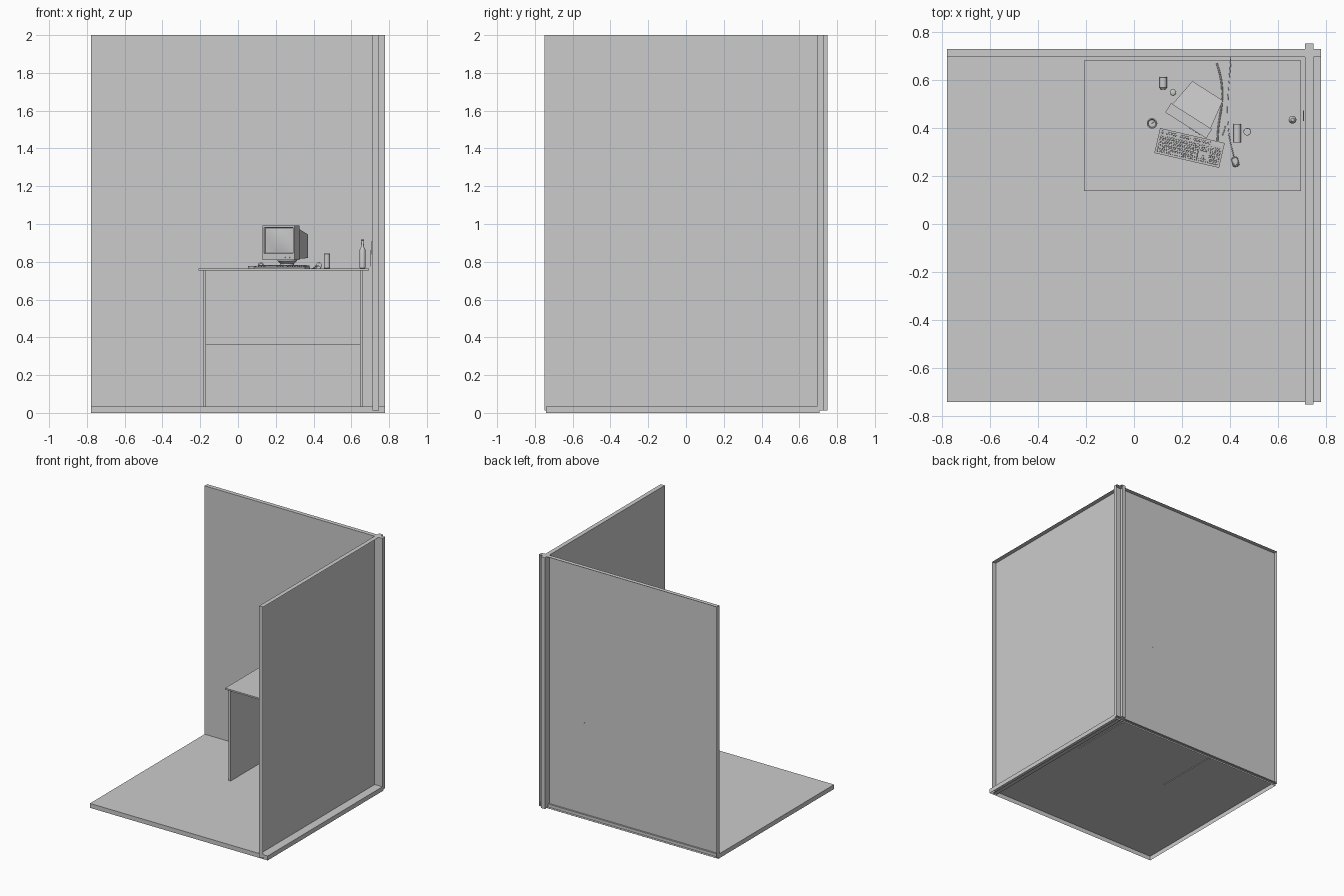
import bpy, bmesh, math
from mathutils import Matrix, Vector

if "Cube" in bpy.data.objects:
    bpy.data.objects.remove(bpy.data.objects["Cube"])

DESK = 0.765  # height of the desk surface
DY = -0.007   # shift of everything standing on the desk


def place(x, y, z, rz=0.0):
    return Matrix.Translation((x, y, z)) @ Matrix.Rotation(math.radians(rz), 4, 'Z')


def finish(bm, name, m=Matrix(), smooth=False):
    bmesh.ops.recalc_face_normals(bm, faces=bm.faces)
    bm.transform(m)
    me = bpy.data.meshes.new(name)
    bm.to_mesh(me)
    bm.free()
    ob = bpy.data.objects.new(name, me)
    bpy.context.collection.objects.link(ob)
    if smooth:
        bpy.ops.object.select_all(action='DESELECT')
        ob.select_set(True)
        bpy.context.view_layer.objects.active = ob
        bpy.ops.object.shade_smooth_by_angle(angle=math.radians(40))
    return ob


def add_box(bm, lo, hi, taper=1.0):
    """Box between two corners; taper shrinks the top face."""
    lo, hi = Vector(lo), Vector(hi)
    mid, size = (lo + hi) / 2, hi - lo
    verts = bmesh.ops.create_cube(bm, size=1)['verts']
    for v in verts:
        k = taper if v.co.z > 0 else 1
        v.co = mid + Vector((v.co.x * size.x * k, v.co.y * size.y * k, v.co.z * size.z))
    return verts


def box(name, lo, hi, m=Matrix(), open_sides=()):
    """Box; open_sides lists outward directions whose face is left out."""
    bm = bmesh.new()
    add_box(bm, lo, hi)
    bm.normal_update()
    gone = [f for f in bm.faces if any(f.normal.dot(Vector(d)) > 0.9 for d in open_sides)]
    bmesh.ops.delete(bm, geom=gone, context='FACES')
    return finish(bm, name, m)


def lathe(name, profile, m, sides=20):
    """Spin (radius, z) points around the z axis."""
    bm = bmesh.new()
    vs = [bm.verts.new((r, 0, z)) for r, z in profile]
    es = [bm.edges.new(p) for p in zip(vs, vs[1:])]
    bmesh.ops.spin(bm, geom=vs + es, cent=(0, 0, 0), axis=(0, 0, 1),
                   angle=math.tau, steps=sides, use_duplicate=False)
    bmesh.ops.remove_doubles(bm, verts=bm.verts, dist=1e-5)
    return finish(bm, name, m, True)


def cable(name, points, radius):
    cu = bpy.data.curves.new(name, 'CURVE')
    cu.dimensions = '3D'
    cu.bevel_depth, cu.bevel_resolution, cu.resolution_u = radius, 1, 6
    cu.use_fill_caps = True
    sp = cu.splines.new('BEZIER')
    sp.bezier_points.add(len(points) - 1)
    for bp, co in zip(sp.bezier_points, points):
        bp.co = Vector(co) + Vector((0, DY, 0))
        bp.handle_left_type = bp.handle_right_type = 'AUTO'
    tmp = bpy.data.objects.new(name + "_curve", cu)
    bpy.context.collection.objects.link(tmp)
    me = bpy.data.meshes.new_from_object(tmp.evaluated_get(bpy.context.evaluated_depsgraph_get()))
    bpy.data.objects.remove(tmp)
    bpy.context.collection.objects.link(bpy.data.objects.new(name, me))


# Room: shallow trays, open on their outer side
X, Y, DOWN = (1, 0, 0), (0, 1, 0), (0, 0, -1)
box("floor", (-0.778, -0.74, 0), (0.778, 0.707, 0.035), open_sides=[DOWN])
box("back_wall", (-0.778, 0.694, 0.012), (0.778, 0.727, 2), open_sides=[Y])
box("right_wall", (0.711, -0.75, 0.012), (0.746, 0.75, 2), open_sides=[X])

# Desk
box("desk_top", (-0.208, 0.137, 0.753), (0.694, 0.68, DESK))
for side, x in (("left", -0.186), ("right", 0.645)):
    box("desk_leg_" + side, (x, 0.148, 0.03), (x + 0.017, 0.66, 0.753))
box("desk_back_panel", (-0.17, 0.635, 0.362), (0.645, 0.65, 0.753))

# Monitor: local x is width, y runs from screen to back
M = place(0.215, 0.417 + DY, DESK, -32.4)
bm = bmesh.new()
add_box(bm, (-0.101, 0, 0.045), (0.101, 0.045, 0.228))
bm.normal_update()
front = min(bm.faces, key=lambda f: f.calc_center_median().y)
bmesh.ops.inset_region(bm, faces=[front], thickness=0.015)
for v in front.verts:
    if v.co.z < 0.1:
        v.co.z += 0.024
bmesh.ops.inset_region(bm, faces=[front], thickness=0.004)
for v in front.verts:
    v.co.y += 0.01
finish(bm, "monitor_bezel", M)

# Bulging glass
bm = bmesh.new()
bmesh.ops.create_grid(bm, x_segments=10, y_segments=10, size=1)
for v in bm.verts:
    a, b = v.co.x, v.co.y
    v.co = (a * 0.082, 0.0095 - 0.006 * (1 - a * a) * (1 - b * b), 0.1485 + b * 0.0605)
finish(bm, "monitor_screen", M, True)

bm = bmesh.new()
add_box(bm, (-0.094, 0.045, 0.05), (0.094, 0.17, 0.212))
for v in bm.verts:
    if v.co.y > 0.1:
        v.co.x *= 0.8
        v.co.z = 0.055 if v.co.z < 0.1 else 0.18
finish(bm, "monitor_housing", M)
lathe("monitor_stand", [(0, 0), (0.06, 0), (0.06, 0.008), (0.052, 0.014), (0.036, 0.018),
                        (0.036, 0.026), (0.052, 0.04), (0.05, 0.052), (0, 0.052)],
      M @ place(0, 0.085, 0), 24)
for i in range(4):
    x = 0.02 + i * 0.014
    box(f"monitor_button_{i + 1}", (x, -0.003, 0.054), (x + 0.009, 0.002, 0.06), M)

# Keyboard: wedge body with rows of tapered keys
K = place(0.231, 0.323 + DY, DESK, -13)
bm = bmesh.new()
for v in add_box(bm, (-0.138, -0.053, 0), (0.138, 0.053, 0.016)):
    if v.co.z > 0.01 and v.co.y < 0:
        v.co.z = 0.007
finish(bm, "keyboard_body", K)

P, ROW = 0.0115, 0.0145
bm = bmesh.new()


def key(x, row, w=1.0):
    y = -0.038 + row * ROW + (0.005 if row == 5 else 0)
    z = 0.007 + (y + 0.053) / 0.106 * 0.009
    add_box(bm, (x + 0.001, y - 0.006, z - 0.003), (x + w * P - 0.001, y + 0.006, z + 0.004), 0.78)


rows = [[1.5, 1.2, 1.2, 6.5, 1.2, 1.2, 2.2], [2.3] + [1] * 10 + [2.7],
        [1.8] + [1] * 11 + [2.2], [1.5] + [1] * 12 + [1.5], [1] * 13 + [2], [1] * 15]
for r, widths in enumerate(rows):
    x = -0.131
    for i, w in enumerate(widths):
        if r < 5 or i not in (1, 6, 11):
            key(x, r, w)
        x += w * P
for r, cols in enumerate([(0, 1, 2), (1,), (), (0, 1, 2), (0, 1, 2), (0, 1, 2)]):
    for c in cols:
        key(0.0455 + c * P, r)
for r in range(5):
    for c in range(4):
        key(0.085 + c * P, r)
finish(bm, "keyboard_keys", K)
box("keyboard_indicator", (0.086, 0.036, 0.012), (0.13, 0.047, 0.0165), K)

# Mouse: rounded shell with two buttons
MM = place(0.421, 0.265 + DY, DESK, 14)
bm = bmesh.new()
add_box(bm, (-0.014, -0.02, 0), (0.014, 0.02, 0.013), 0.8)
bmesh.ops.bevel(bm, geom=[e for e in bm.edges if max(v.co.z for v in e.verts) > 0.01],
                offset=0.004, segments=3, affect='EDGES')
finish(bm, "mouse_body", MM, True)
for i, x in enumerate((-0.0095, 0.001)):
    box(f"mouse_button_{i + 1}", (x, 0.004, 0.01), (x + 0.0085, 0.017, 0.0142), MM)

# Cables
cable("mouse_cable", [(0.416, 0.285, 0.77), (0.398, 0.36, 0.7655), (0.39, 0.44, 0.764),
                      (0.39, 0.52, 0.7645), (0.396, 0.61, 0.764), (0.402, 0.69, 0.7645),
                      (0.402, 0.705, 0.752)], 0.002)
cable("keyboard_cable", [(0.346, 0.345, 0.773), (0.352, 0.42, 0.768), (0.364, 0.50, 0.768),
                         (0.366, 0.57, 0.768), (0.356, 0.635, 0.768), (0.344, 0.675, 0.768)], 0.0035)
cable("cable_offcut", [(0.367, 0.375, 0.767), (0.375, 0.395, 0.767), (0.38, 0.415, 0.767)], 0.002)

# Drink cans, standing, lying and crushed
CAN = [(0, 0.002), (0.014, 0.002), (0.0145, 0), (0.016, 0.001), (0.016, 0.077),
       (0.0145, 0.078), (0.014, 0.076), (0, 0.076)]
LIE = Matrix.Rotation(math.radians(-90), 4, 'X')
lathe("standing_can", CAN, place(0.471, 0.391 + DY, DESK))
lathe("lying_can", CAN, place(0.429, 0.345 + DY, DESK + 0.016) @ LIE)
lathe("crushed_can", [(0, 0.001), (0.01, 0), (0.013, 0.004), (0.016, 0.007), (0.016, 0.05),
                      (0.0145, 0.051), (0.014, 0.049), (0, 0.049)],
      place(0.121, 0.567 + DY, DESK + 0.016) @ LIE, 16)
lathe("can_lid", [(0, 0), (0.0125, 0), (0.0125, 0.012), (0.01, 0.014), (0, 0.014)],
      place(0.162, 0.554 + DY, DESK), 16)

# Ashtray with a stub
lathe("ashtray", [(0, 0), (0.019, 0), (0.022, 0.012), (0.018, 0.012), (0.015, 0.004), (0, 0.004)],
      place(0.075, 0.425 + DY, DESK), 20)
box("ashtray_stub", (-0.002, -0.002, 0.009), (0.018, 0.002, 0.013), place(0.075, 0.425 + DY, DESK, 35))

# Bottle
lathe("bottle", [(0, 0.003), (0.013, 0), (0.016, 0.003), (0.016, 0.096), (0.013, 0.106),
                 (0.0075, 0.112), (0.006, 0.148), (0.0075, 0.149), (0.0075, 0.154), (0, 0.154)],
      place(0.659, 0.44 + DY, DESK))

# Thin ornament leaning on the right wall
bm = bmesh.new()
for v in add_box(bm, (0.7035, 0.428, 0.775), (0.7065, 0.472, 0.91)):
    if v.co.z < 0.8:
        v.co.x -= 0.002
finish(bm, "wall_ornament")
